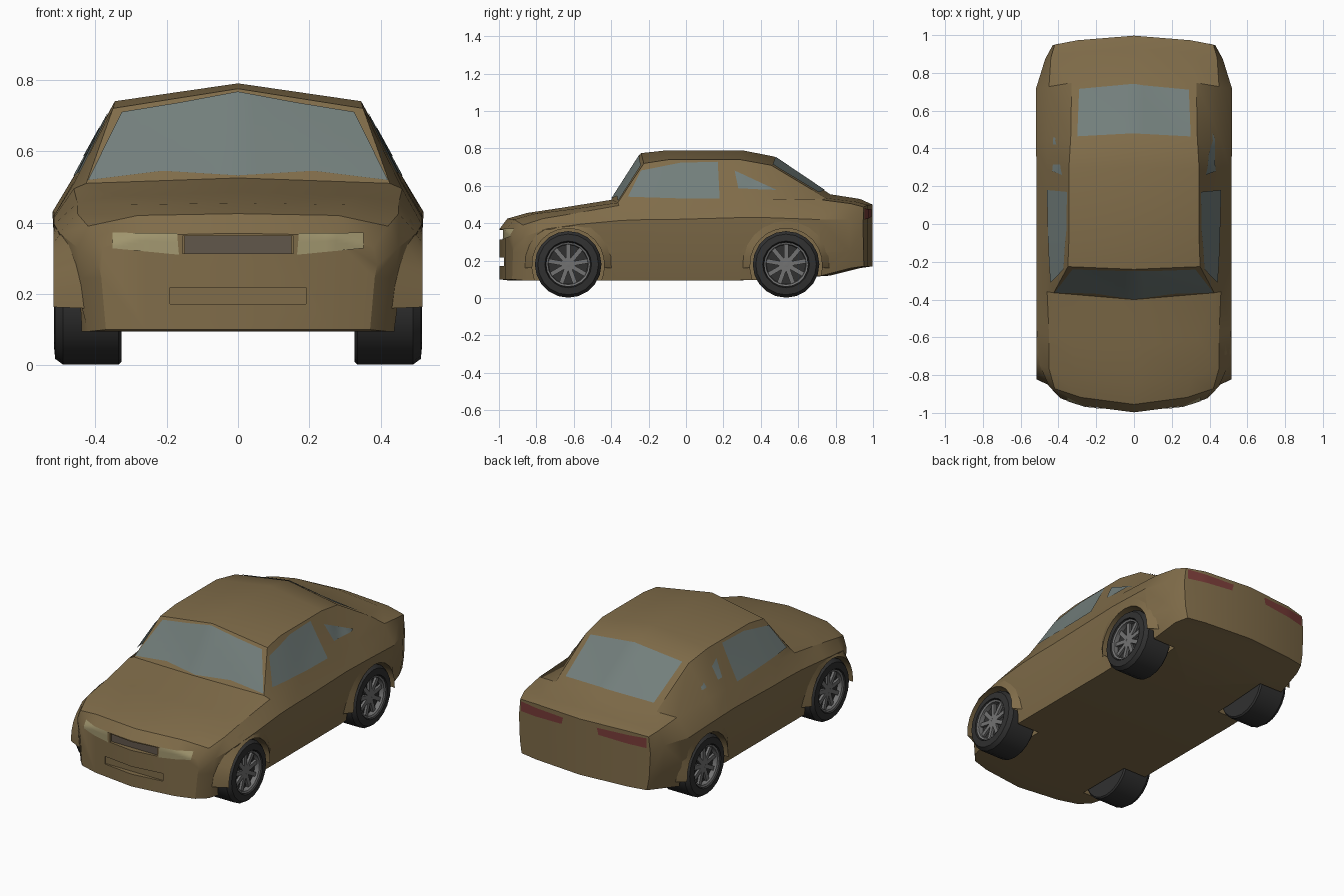
import bpy, bmesh
from math import sin, cos, pi, radians
from mathutils import Vector, Matrix
from mathutils.bvhtree import BVHTree

if "Cube" in bpy.data.objects:
    bpy.data.objects.remove(bpy.data.objects["Cube"])

def material(name, rgb):
    m = bpy.data.materials.new(name)
    m.diffuse_color = (*rgb, 1)
    m.use_nodes = True
    m.node_tree.nodes["Principled BSDF"].inputs["Base Color"].default_value = m.diffuse_color
    return m

PAINT = material("bronze_paint", (0.215, 0.15, 0.067))
GLASS = material("glass", (0.17, 0.21, 0.20))
LAMP = material("headlight_lens", (0.36, 0.31, 0.16))
RED = material("tail_lens", (0.19, 0.045, 0.04))
RUBBER = material("rubber", (0.03, 0.03, 0.03))
METAL = material("rim_metal", (0.17, 0.17, 0.17))
GRILLE = material("grille_dark", (0.12, 0.095, 0.07))

def finish(name, bm, mat, angle=30, recalc=True):
    if recalc:
        bmesh.ops.recalc_face_normals(bm, faces=bm.faces)
    me = bpy.data.meshes.new(name)
    bm.to_mesh(me)
    bm.free()
    ob = bpy.data.objects.new(name, me)
    bpy.context.collection.objects.link(ob)
    if mat:
        me.materials.append(mat)
    smooth(ob, angle)
    return ob

def smooth(ob, angle):
    bpy.ops.object.select_all(action='DESELECT')
    ob.select_set(True)
    bpy.context.view_layer.objects.active = ob
    bpy.ops.object.shade_smooth_by_angle(angle=radians(angle))

# Body cross-sections: y, bottom z, bottom w, crease w/z, shoulder w/z, top edge w/z, centre z
SECTIONS = [
    (-.997, .10, .37, .39, .28, .38, .33, .26, .365, .37),
    (-.955, .095, .42, .45, .33, .42, .39, .28, .42, .425),
    (-.85, .095, .45, .50, .37, .45, .425, .30, .45, .455),
    (-.65, .095, .46, .515, .395, .45, .455, .34, .475, .485),
    (-.40, .095, .46, .515, .415, .46, .495, .425, .51, .525),
    (-.24, .095, .46, .515, .42, .46, .51, .35, .72, .775),
    (-.10, .095, .46, .515, .42, .46, .515, .345, .74, .79),
    (.30, .095, .46, .515, .43, .46, .53, .345, .74, .79),
    (.47, .10, .46, .52, .43, .46, .53, .335, .71, .757),
    (.77, .12, .46, .52, .42, .45, .525, .33, .535, .555),
    (.93, .16, .44, .47, .42, .44, .505, .30, .515, .53),
    (.997, .17, .41, .43, .39, .42, .487, .30, .498, .50)]

def build_body():
    bm = bmesh.new()
    rings = []
    for y, zb, wb, w3, z3, w4, z4, w5, z5, z6 in SECTIONS:
        half = [(0, zb), (w5, zb), (wb, zb), (wb + .65 * (w3 - wb), .245),
                (w3, z3), (w4, z4), (w5, z5), (0, z6)]
        loop = half + [(-x, z) for x, z in half[6:0:-1]]
        bow = .10 if y < 0 else .055
        rings.append([bm.verts.new((x, y * (1 - bow * (x / .45) ** 2), z)) for x, z in loop])
    n = len(rings[0])
    for a, b in zip(rings, rings[1:]):
        for i in range(n):
            j = (i + 1) % n
            bm.faces.new((a[i], a[j], b[j], b[i]))
    for r in (rings[0], rings[-1]):
        for ids in ((0, 1, 6, 7), range(1, 7), (0, 7, 8, 13), range(8, 14)):
            bm.faces.new([r[i] for i in ids])
    bmesh.ops.recalc_face_normals(bm, faces=bm.faces)
    bvh = BVHTree.FromBMesh(bm)
    return finish("car_body", bm, PAINT), bvh

body, bvh = build_body()

RAYS = {'front': lambda u, v: ((u, -2, v), (0, 1, 0)),
        'back': lambda u, v: ((u, 2, v), (0, -1, 0)),
        'side': lambda u, v: ((2, u, v), (-1, 0, 0))}

def along(pts, t):
    s = t * (len(pts) - 1)
    i = min(int(s), len(pts) - 2)
    return Vector(pts[i]).lerp(Vector(pts[i + 1]), s - i)

def panel(name, mat, view, lower, upper, mirror=False, cols=12, rows=5):
    """Thin skin laid over the body between two outline curves."""
    for s in ((1, -1) if mirror else (1,)):
        bm = bmesh.new()
        grid = []
        for i in range(cols + 1):
            lo, hi = along(lower, i / cols), along(upper, i / cols)
            col = []
            for j in range(rows + 1):
                p = lo.lerp(hi, j / rows)
                o, d = (Vector(q) for q in RAYS[view](*p))
                hit = bvh.ray_cast(o, d)
                q = hit[0] + hit[1] * .004
                col.append(bm.verts.new((q.x * s, q.y, q.z)))
            grid.append(col)
        flip = (view == 'back') != (s < 0)
        for a, b in zip(grid, grid[1:]):
            for j in range(rows):
                f = bm.faces.new((a[j], b[j], b[j + 1], a[j + 1]))
                if flip:
                    f.normal_flip()
        side = "" if not mirror else ("_right" if s > 0 else "_left")
        finish(name + side, bm, mat, 30, recalc=False)

# Glazing and lamps
panel("windshield", GLASS, 'front',
      [(-.42, .517), (-.21, .543), (0, .53), (.21, .543), (.42, .517)],
      [(-.325, .708), (-.16, .735), (0, .765), (.16, .735), (.325, .708)], cols=16)
panel("rear_window", GLASS, 'back', [(-.29, .562), (0, .575), (.29, .562)],
      [(-.30, .712), (0, .752), (.30, .712)])
panel("side_window", GLASS, 'side', [(-.31, .54), (0, .53), (.18, .53)],
      [(-.24, .68), (-.03, .722), (.17, .727)], True)
panel("quarter_window", GLASS, 'side', [(.28, .585), (.48, .575)],
      [(.26, .68), (.475, .58)], True, 6, 4)
panel("headlight", LAMP, 'front', [(.165, .31), (.35, .328)], [(.17, .368), (.35, .37)], True)
panel("tail_light", RED, 'back', [(.12, .435), (.41, .42)], [(.11, .475), (.41, .478)], True)

# Wheel arch lips
WHEELS = {"front": -.63, "rear": .535}
WZ, R = .18, .178
for label, wy in WHEELS.items():
    for s, side in ((1, "right"), (-1, "left")):
        bm = bmesh.new()
        rows = []
        for k in range(13):
            a = radians(-5 + 190 * k / 12)
            y, z = wy + .232 * cos(a), WZ + .232 * sin(a)
            x = bvh.ray_cast(Vector((2, y, z)), Vector((-1, 0, 0)))[0].x
            yi, zi = wy + .193 * cos(a), WZ + .193 * sin(a)
            rows.append([bm.verts.new((s * px, py, pz)) for px, py, pz in
                         ((x, y, z), (.517, yi, zi), (.44, yi, zi))])
        for a, b in zip(rows, rows[1:]):
            for j in range(2):
                f = bm.faces.new((a[j], a[j + 1], b[j + 1], b[j]))
                if s > 0:
                    f.normal_flip()
        finish(f"{label}_arch_lip_{side}", bm, PAINT, 30, recalc=False)

# Cut wheel wells, grille opening and lower intake
def cut(bm):
    cutter = finish("cutter", bm, None)
    cutter.hide_render = True
    mod = body.modifiers.new("cut", 'BOOLEAN')
    mod.object, mod.solver = cutter, 'EXACT'
    bpy.context.view_layer.objects.active = body
    bpy.ops.object.modifier_apply(modifier=mod.name)
    bpy.data.objects.remove(cutter)

def box(centre, size):
    bm = bmesh.new()
    bmesh.ops.create_cube(bm, size=1, matrix=Matrix.Translation(centre) @ Matrix.Diagonal((*size, 1)))
    return bm

for wy in WHEELS.values():
    for s in (1, -1):
        bm = bmesh.new()
        bmesh.ops.create_cone(bm, cap_ends=True, segments=16, radius1=.197, radius2=.197, depth=.3,
                              matrix=Matrix.Translation((s * .46, wy, WZ)) @ Matrix.Rotation(pi / 2, 4, 'Y'))
        cut(bm)
cut(box((0, -1, .338), (.31, .08, .05)))
cut(box((0, -1, .195), (.38, .07, .045)))
smooth(body, 30)
finish("grille", box((0, -.962, .338), (.30, .01, .048)), GRILLE)

# Wheels
def lathe(bm, profile, s, wy, seg=20):
    rings = [[bm.verts.new((s * x, wy + r * cos(2 * pi * k / seg), WZ + r * sin(2 * pi * k / seg)))
              for k in range(seg)] for x, r in profile]
    for a, b in zip(rings, rings[1:]):
        for k in range(seg):
            m = (k + 1) % seg
            bm.faces.new((a[k], a[m], b[m], b[k]))
    bmesh.ops.remove_doubles(bm, verts=bm.verts, dist=1e-5)

for label, wy in WHEELS.items():
    for s, side in ((1, "right"), (-1, "left")):
        bm = bmesh.new()
        lathe(bm, [(.327, 0), (.327, .17), (.335, R), (.49, R), (.512, .162),
                   (.516, .125), (.478, .115), (.472, 0)], s, wy)
        finish(f"{label}_tyre_{side}", bm, RUBBER)
        bm = bmesh.new()
        lathe(bm, [(.48, .118), (.51, .119), (.505, .108), (.478, .105), (.48, .118)], s, wy)
        lathe(bm, [(.47, 0), (.47, .026), (.492, .022), (.494, 0)], s, wy, 10)
        for k in range(9):
            bmesh.ops.create_cube(bm, size=1, matrix=Matrix.Translation((s * .486, wy, WZ))
                                  @ Matrix.Rotation(2 * pi * k / 9, 4, 'X')
                                  @ Matrix.Translation((0, 0, .062)) @ Matrix.Diagonal((.014, .024, .094, 1)))
        finish(f"{label}_rim_{side}", bm, METAL)
